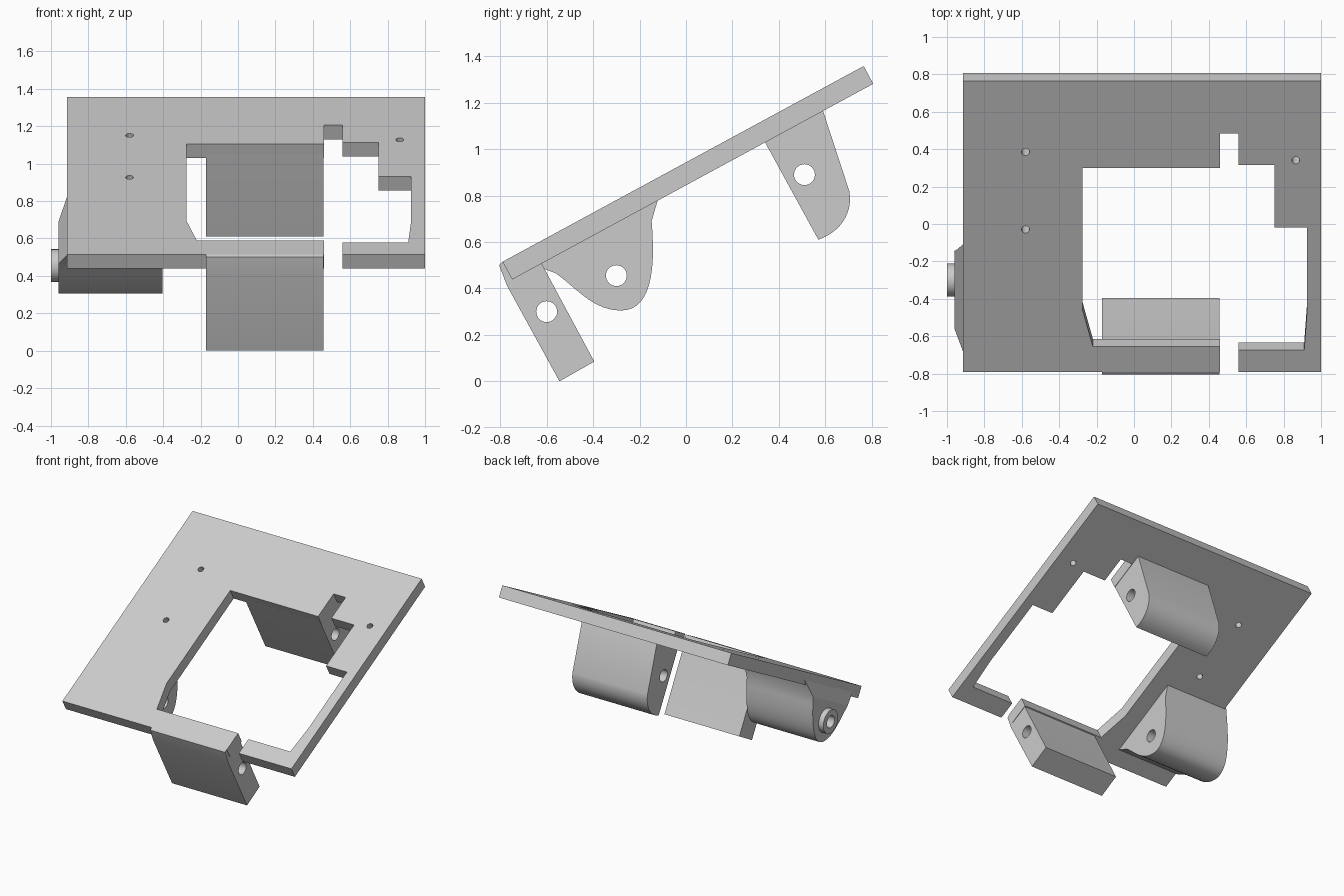
import bpy, bmesh, math
from mathutils import Vector, Matrix
from mathutils.geometry import interpolate_bezier

if "Cube" in bpy.data.objects:
    bpy.data.objects.remove(bpy.data.objects["Cube"])

grey = bpy.data.materials.new("plain_grey")
grey.use_nodes = True
colour = (0.6, 0.6, 0.6, 1)
grey.diffuse_color = colour
grey.node_tree.nodes["Principled BSDF"].inputs["Base Color"].default_value = colour

TILT = math.atan2(0.84, 1.55)
THICK = 0.087
FRONT = Vector((0, -0.79, 0.515))          # top front edge of the plate
NORMAL = Vector((0, -math.sin(TILT), math.cos(TILT)))


def on_plate(x, y):
    """Point of the sloping top surface above (x, y)."""
    return Vector((x, y, FRONT.z + (y - FRONT.y) * math.tan(TILT)))


def make(name, bm):
    bmesh.ops.recalc_face_normals(bm, faces=bm.faces)
    me = bpy.data.meshes.new(name)
    bm.to_mesh(me)
    bm.free()
    me.materials.append(grey)
    ob = bpy.data.objects.new(name, me)
    bpy.context.collection.objects.link(ob)
    return ob


def extrude(name, points, offset):
    """Solid from a flat outline pushed along an offset."""
    bm = bmesh.new()
    lower = [bm.verts.new(p) for p in points]
    upper = [bm.verts.new(Vector(p) + offset) for p in points]
    bm.faces.new(lower)
    bm.faces.new(upper)
    n = len(points)
    for i in range(n):
        j = (i + 1) % n
        bm.faces.new((lower[i], lower[j], upper[j], upper[i]))
    return make(name, bm)


def side_profile(name, yz, x0, x1):
    return extrude(name, [(x0, y, z) for y, z in yz], Vector((x1 - x0, 0, 0)))


def rod(name, centre, axis, radius, length):
    bm = bmesh.new()
    rot = Vector((0, 0, 1)).rotation_difference(axis).to_matrix().to_4x4()
    bmesh.ops.create_cone(bm, cap_ends=True, segments=32, radius1=radius,
                          radius2=radius, depth=length,
                          matrix=Matrix.Translation(centre) @ rot)
    return make(name, bm)


def combine(ob, other, operation):
    """Apply a boolean and discard the second solid."""
    mod = ob.modifiers.new("bool", "BOOLEAN")
    mod.operation, mod.solver, mod.object = operation, "EXACT", other
    graph = bpy.context.evaluated_depsgraph_get()
    graph.update()
    me = bpy.data.meshes.new_from_object(ob.evaluated_get(graph))
    ob.modifiers.clear()
    ob.data = me
    bpy.data.objects.remove(other)


def smooth(ob):
    ob.data.shade_smooth()
    ob.data.set_sharp_from_angle(angle=math.radians(25))


def curve(*pts):
    return [tuple(p) for p in interpolate_bezier(*[Vector(p) for p in pts], 14)]


def bore(ob, y, z):
    combine(ob, rod("bore", (0, y, z), Vector((1, 0, 0)), 0.045, 3), "DIFFERENCE")


# Sloping plate with stepped opening and a slot through the front rim
outline = [(0.46, -0.79), (-0.915, -0.79), (-0.915, 0.765), (1, 0.765),
           (1, -0.79), (0.56, -0.79), (0.56, -0.675), (0.91, -0.675),
           (0.925, -0.47), (0.925, -0.02), (0.75, -0.02), (0.75, 0.315),
           (0.56, 0.315), (0.56, 0.485), (0.46, 0.485), (0.46, 0.3),
           (-0.275, 0.3), (-0.275, -0.46), (-0.22, -0.655), (0.46, -0.655)]
plate = extrude("sloping_plate", [on_plate(x, y) for x, y in outline],
                -NORMAL * THICK)

# Screw holes
for x, y in [(-0.58, 0.385), (-0.58, -0.03), (0.865, 0.34)]:
    combine(plate, rod("drill", on_plate(x, y), NORMAL, 0.021, 0.4), "DIFFERENCE")
smooth(plate)

# Front lug
front_lug = side_profile("front_lug", [
    (-0.545, 0), (-0.395, 0.085), (-0.617, 0.498), (-0.635, 0.54),
    (-0.79, 0.515), (-0.805, 0.5), (-0.77, 0.41)], -0.17, 0.457)
bore(front_lug, -0.6, 0.3)
smooth(front_lug)

# Rear lug with a rounded back corner
rear_lug = side_profile("rear_lug", [(0.575, 1.19), (0.33, 1.05), (0.34, 1.03)]
                        + curve((0.57, 0.61), (0.67, 0.645), (0.72, 0.73), (0.703, 0.82))
                        + [(0.59, 1.165)], -0.17, 0.457)
bore(rear_lug, 0.51, 0.89)
smooth(rear_lug)

# Left-hand barrel lug: rounded body, flared root and raised boss
body = curve((-0.56, 0.465), (-0.47, 0.4), (-0.4, 0.305), (-0.28, 0.305))
body += curve((-0.28, 0.305), (-0.17, 0.305), (-0.125, 0.43), (-0.148, 0.69))[1:]
side_lug = side_profile("side_lug", body, -0.96, -0.405)

bm = bmesh.new()
rings = []
for x, (ya, za), (yb, zb) in [(-0.96, body[0], body[-1]),
                              (-0.915, (-0.68, 0.51), (-0.11, 0.82))]:
    rings.append([bm.verts.new(p) for p in
                  [(x, ya, za), (-0.405, ya, za), (-0.405, yb, zb), (x, yb, zb)]])
for ring in rings:
    bm.faces.new(ring)
for i in range(4):
    j = (i + 1) % 4
    bm.faces.new((rings[0][i], rings[0][j], rings[1][j], rings[1][i]))
combine(side_lug, make("flared_root", bm), "UNION")
combine(side_lug, rod("boss", (-0.97, -0.3, 0.455), Vector((1, 0, 0)), 0.088, 0.06), "UNION")
bore(side_lug, -0.3, 0.455)
smooth(side_lug)
